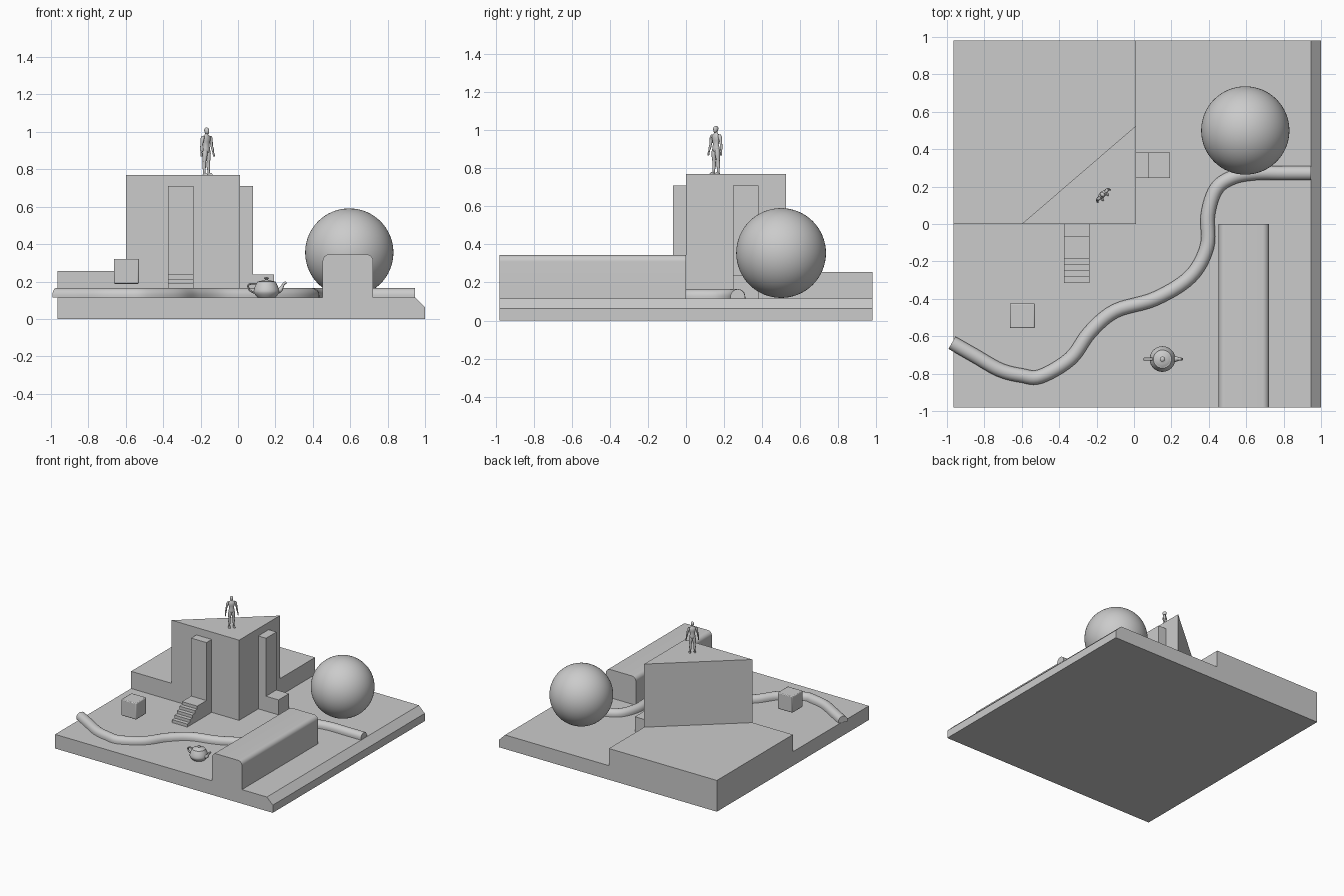
import bpy, bmesh, math
from mathutils import Vector, Matrix

if "Cube" in bpy.data.objects:
    bpy.data.objects.remove(bpy.data.objects["Cube"])

GREY = bpy.data.materials.new("plain_grey")
GREY.diffuse_color = (0.6, 0.6, 0.6, 1)
GREY.use_nodes = True
GREY.node_tree.nodes["Principled BSDF"].inputs["Base Color"].default_value = GREY.diffuse_color
FLOOR = 0.115


def finish(name, bm, angle=40):
    """Turn a bmesh into an object, smooth below the angle, sharp above it."""
    bmesh.ops.recalc_face_normals(bm, faces=bm.faces)
    for f in bm.faces:
        f.smooth = True
    for e in bm.edges:
        e.smooth = len(e.link_faces) == 2 and e.calc_face_angle(0) < math.radians(angle)
    me = bpy.data.meshes.new(name)
    bm.to_mesh(me)
    bm.free()
    me.materials.append(GREY)
    ob = bpy.data.objects.new(name, me)
    bpy.context.collection.objects.link(ob)
    return ob


def loft(bm, rings):
    """Skin a list of point rings and cap both ends."""
    loops = [[bm.verts.new(p) for p in r] for r in rings]
    n = len(loops[0])
    for a, b in zip(loops, loops[1:]):
        for i in range(n):
            j = (i + 1) % n
            bm.faces.new((a[i], a[j], b[j], b[i]))
    bm.faces.new(loops[0])
    bm.faces.new(loops[-1])


def prism(name, pts, a, b, axis):
    """Extrude a 2D profile from a to b along an axis."""
    place = {'x': lambda p, t: (t, p[0], p[1]),
             'y': lambda p, t: (p[0], t, p[1]),
             'z': lambda p, t: (p[0], p[1], t)}[axis]
    bm = bmesh.new()
    loft(bm, [[place(p, t) for p in pts] for t in (a, b)])
    return finish(name, bm)


def box(name, x0, x1, y0, y1, z0, z1):
    return prism(name, [(x0, y0), (x1, y0), (x1, y1), (x0, y1)], z0, z1, 'z')


def ellipse_ring(x, y, z, rx, ry, n=16):
    return [(x + rx * math.cos(2 * math.pi * i / n), y + ry * math.sin(2 * math.pi * i / n), z)
            for i in range(n)]


def smooth_path(pts, steps=6):
    """Catmull-Rom interpolation through the points."""
    p = [Vector(q) for q in pts]
    p = [2 * p[0] - p[1]] + p + [2 * p[-1] - p[-2]]
    out = []
    for i in range(1, len(p) - 2):
        a, b, c, d = p[i - 1:i + 3]
        for k in range(steps):
            t = k / steps
            out.append(0.5 * (2 * b + (c - a) * t + (2 * a - 5 * b + 4 * c - d) * t * t
                              + (3 * b - a - 3 * c + d) * t ** 3))
    return out + [p[-2]]


# Ground slab with a chamfered right edge, and the raised terrace
prism("ground_slab", [(-0.965, 0), (1, 0), (1, 0.063), (0.947, FLOOR), (-0.965, FLOOR)],
      -0.98, 0.98, 'y')
box("raised_terrace", -0.965, 0.01, 0, 0.98, FLOOR, 0.255)

# Triangular tower with a pilaster and porch on each visible wall
prism("tower", [(-0.6, 0), (0.01, 0), (0.01, 0.525)], FLOOR, 0.77, 'z')
box("front_pilaster", -0.375, -0.237, -0.068, 0, FLOOR, 0.71)
box("side_pilaster", 0.01, 0.08, 0.247, 0.382, FLOOR, 0.71)
box("side_porch", 0.08, 0.193, 0.247, 0.382, FLOOR, 0.237)

# Front porch with stairs
stairs = [(-0.068, FLOOR), (-0.068, 0.237), (-0.187, 0.237)]
rise, run, count = (0.237 - FLOOR) / 5, 0.032, 4
for i in range(count):
    z = 0.237 - rise * (i + 1)
    stairs += [(-0.187 - run * i, z), (-0.187 - run * (i + 1), z)]
stairs.append((-0.187 - run * count, FLOOR))
prism("front_stairs", stairs, -0.375, -0.237, 'x')

# Long wall with rounded top corners
wall = [(0.453, FLOOR)]
R = 0.035
for cx, start in ((0.453 + R, 180), (0.722 - R, 90)):
    for i in range(9):
        a = math.radians(start - 90 * i / 8)
        wall.append((cx + R * math.cos(a), 0.345 - R + R * math.sin(a)))
wall.append((0.722, FLOOR))
prism("long_wall", wall, -0.98, 0, 'y')

# Ball
bm = bmesh.new()
bmesh.ops.create_uvsphere(bm, u_segments=64, v_segments=32, radius=0.236,
                          matrix=Matrix.Translation((0.595, 0.5, 0.355)))
finish("ball", bm)

# Floating cube with slightly softened edges
cube = box("floating_cube", -0.664, -0.53, -0.557, -0.424, 0.188, 0.321)
bev = cube.modifiers.new("soft_edges", 'BEVEL')
bev.width, bev.segments = 0.006, 2

# Winding pipe with an arched cross-section
path = smooth_path([(-0.973, -0.635), (-0.85, -0.705), (-0.717, -0.78), (-0.6, -0.81), (-0.5, -0.815),
                    (-0.34, -0.72), (-0.235, -0.578), (-0.10, -0.465), (0.112, -0.40),
                    (0.30, -0.283), (0.39, -0.123), (0.395, 0.05), (0.44, 0.187),
                    (0.53, 0.25), (0.65, 0.272), (0.8, 0.272), (0.946, 0.272)])
pr = 0.038
arch = [(-pr, FLOOR - 0.001)]
arch += [(-pr * math.cos(math.pi * i / 12), 0.127 + pr * math.sin(math.pi * i / 12)) for i in range(13)]
arch.append((pr, FLOOR - 0.001))
rings = []
for i, p in enumerate(path):
    d = (path[min(i + 1, len(path) - 1)] - path[max(i - 1, 0)]).normalized()
    side = Vector((d.y, -d.x))
    rings.append([(p.x + side.x * u, p.y + side.y * u, z) for u, z in arch])
bm = bmesh.new()
loft(bm, rings)
finish("winding_pipe", bm)

# Teapot: turned body and lid, then swept handle and spout
S, TX, TY = 0.0343, 0.152, -0.722
body = [(1.4, 0), (1.5, 0.1), (1.75, 0.4), (1.95, 0.7), (2, 0.95), (1.95, 1.25), (1.8, 1.7),
        (1.6, 2.1), (1.47, 2.35), (1.42, 2.45), (1.3, 2.42), (1.2, 2.5), (0.7, 2.62), (0.3, 2.72),
        (0.2, 2.8), (0.3, 2.9), (0.4, 3.0), (0.32, 3.1), (0.1, 3.15)]
bm = bmesh.new()
loft(bm, [ellipse_ring(TX, TY, FLOOR + z * S, r * S, r * S, 32) for r, z in body])
finish("teapot_body", bm, 60)


def swept(name, pts):
    """Round tube in the xz plane through (x, z, half height, half width) points."""
    path = smooth_path(pts)
    bm = bmesh.new()
    rings = []
    for i, p in enumerate(path):
        t = path[min(i + 1, len(path) - 1)] - path[max(i - 1, 0)]
        nrm = Vector((-t[1], t[0])).normalized()
        ring = []
        for k in range(14):
            a = 2 * math.pi * k / 14
            u, v = p[2] * math.cos(a), p[3] * math.sin(a)
            ring.append((TX + (p[0] + nrm.x * u) * S, TY + v * S, FLOOR + (p[1] + nrm.y * u) * S))
        rings.append(ring)
    loft(bm, rings)
    return finish(name, bm, 60)


swept("teapot_handle", [(-1.5, 2.13, .14, .22), (-2.3, 2.13, .14, .22), (-2.8, 1.95, .14, .22),
                        (-2.82, 1.5, .14, .22), (-2.5, 1.05, .14, .22), (-1.9, 0.72, .14, .22)])
swept("teapot_spout", [(1.6, 0.95, .5, .55), (2.15, 1.2, .38, .42), (2.45, 1.65, .24, .28),
                       (2.7, 2.1, .2, .22), (3.1, 2.38, .2, .2)])

# Standing figure, modelled at unit height facing the front: (x, y, z, half width, half depth)
torso = [(0, 0, .47, .05, .05), (0, 0, .50, .085, .06), (0, 0, .55, .088, .062), (0, 0, .62, .07, .05),
         (0, 0, .70, .088, .058), (0, 0, .76, .105, .065), (0, 0, .81, .105, .05),
         (0, 0, .84, .055, .038), (0, 0, .86, .032, .034), (0, 0, .89, .03, .034)]
head = [(0, -.01, .865, .02, .025), (0, -.01, .88, .036, .046), (0, -.005, .92, .046, .058),
        (0, 0, .955, .047, .06), (0, 0, .985, .034, .044), (0, 0, 1, .01, .014)]
leg = [(.068, 0, .02, .028, .032), (.066, .004, .08, .024, .026), (.062, .012, .19, .036, .042),
       (.06, .005, .28, .033, .037), (.055, 0, .36, .046, .05), (.047, 0, .46, .052, .058),
       (.045, 0, .52, .045, .05)]
foot = [(.074, -.035, 0, .03, .07), (.073, -.03, .018, .03, .068), (.07, -.01, .045, .024, .036)]
arm = [(.186, -.035, .385, .012, .02), (.184, -.032, .43, .018, .026), (.178, -.022, .475, .016, .018),
       (.166, -.01, .55, .026, .03), (.152, 0, .62, .024, .027), (.137, 0, .70, .032, .035),
       (.12, 0, .78, .04, .042), (.1, 0, .825, .025, .03)]
place = Matrix.Translation((-0.168, 0.157, 0.77)) @ Matrix.Rotation(math.radians(45), 4, 'Z') @ Matrix.Scale(0.253, 4)


def figure_part(name, rows, mirror=1):
    bm = bmesh.new()
    loft(bm, [ellipse_ring(mirror * x, y, z, rx, ry, 14) for x, y, z, rx, ry in rows])
    bm.transform(place)
    finish(name, bm, 60)


figure_part("figure_torso", torso)
figure_part("figure_head", head)
for side, m in (("right", -1), ("left", 1)):
    for part, rows in (("leg", leg), ("foot", foot), ("arm", arm)):
        figure_part(f"figure_{side}_{part}", rows, m)
